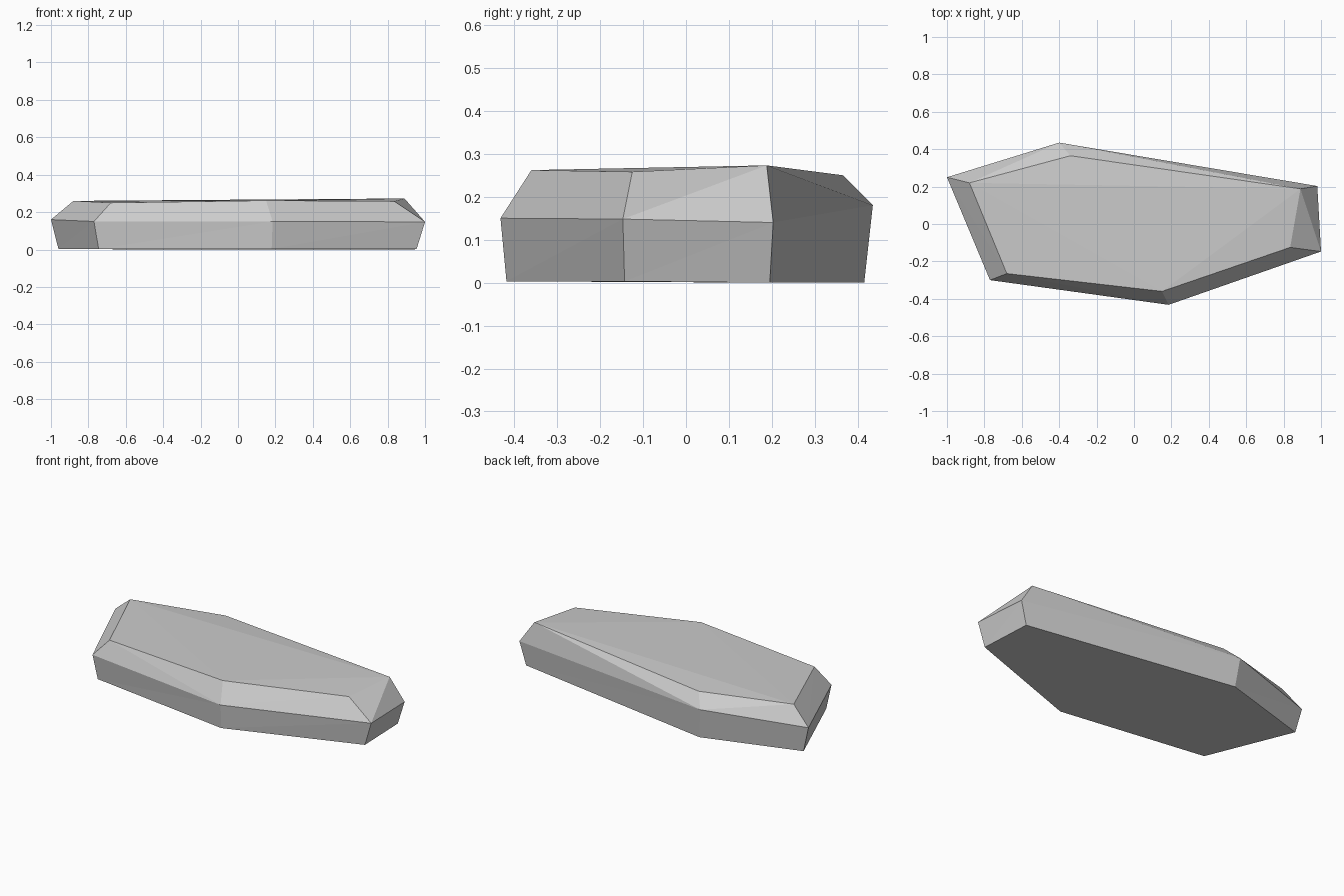
import bpy, bmesh

if "Cube" in bpy.data.objects:
    bpy.data.objects.remove(bpy.data.objects["Cube"])

# Stone slab: three stacked six-cornered rings (base, widest line, top)
base = [(-.96, .24, .003), (-.745, -.285, .003), (.18, -.418, .003),
        (.955, -.143, .003), (.94, .195, 0), (-.38, .415, 0)]
rim = [(-1, .25, .16), (-.77, -.30, .15), (.185, -.432, .15),
       (1, -.147, .148), (.98, .203, .14), (-.40, .435, .18)]
top = [(-.88, .22, .26), (-.68, -.265, .25), (.15, -.36, .262),
       (.835, -.125, .258), (.89, .188, .273), (-.34, .365, .25)]

bm = bmesh.new()
rings = [[bm.verts.new(p) for p in ring] for ring in (base, rim, top)]


def split_quad(a, b, c, d, flip):
    """Two triangles; flip picks the diagonal b-d instead of a-c."""
    pair = ((a, b, d), (b, c, d)) if flip else ((a, b, c), (a, c, d))
    for tri in pair:
        bm.faces.new(tri)


# Side walls and chipped upper edge; diagonals per side
for lower, upper, flips in ((rings[0], rings[1], (0, 0, 0, 0, 0, 0)),
                            (rings[1], rings[2], (0, 1, 0, 0, 1, 0))):
    for i in range(6):
        j = (i + 1) % 6
        split_quad(lower[i], lower[j], upper[j], upper[i], flips[i])

# Slightly uneven top and underside
b, t = rings[0], rings[2]
for i, j, k in ((0, 1, 2), (0, 2, 4), (2, 3, 4), (0, 4, 5)):
    bm.faces.new((t[i], t[j], t[k]))
    bm.faces.new((b[k], b[j], b[i]))
bmesh.ops.recalc_face_normals(bm, faces=bm.faces)

mesh = bpy.data.meshes.new("stone_slab")
bm.to_mesh(mesh)
bm.free()
slab = bpy.data.objects.new("stone_slab", mesh)
bpy.context.collection.objects.link(slab)

grey = bpy.data.materials.new("stone grey")
grey.diffuse_color = (.6, .6, .6, 1)
grey.use_nodes = True
grey.node_tree.nodes["Principled BSDF"].inputs["Base Color"].default_value = grey.diffuse_color
mesh.materials.append(grey)
